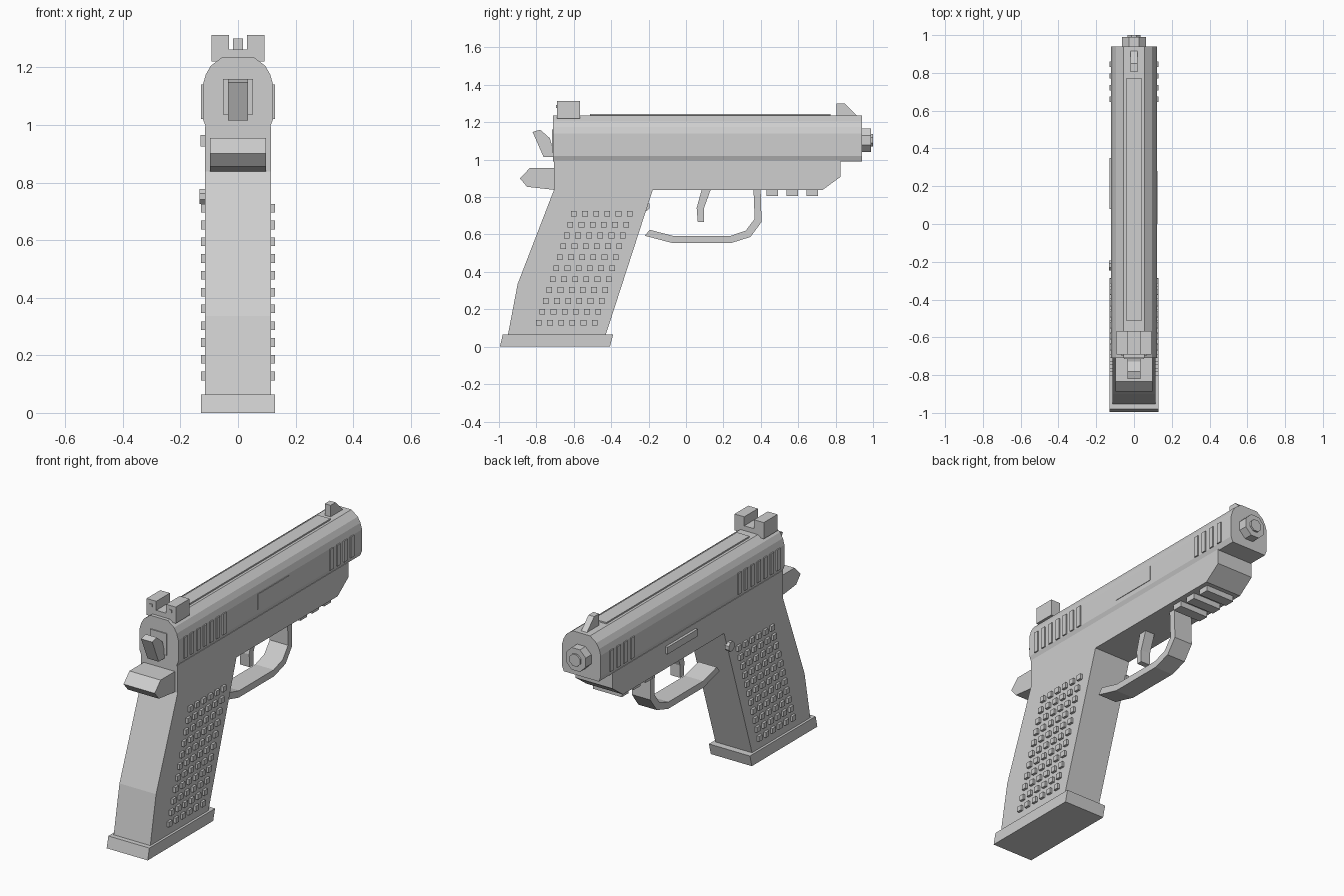
import bpy
import bmesh
from math import pi
from mathutils import Matrix, Vector

cube = bpy.data.objects.get("Cube")
if cube:
    bpy.data.objects.remove(cube)

grey = bpy.data.materials.new("plain_grey")
grey.use_nodes = True
COLOUR = (0.62, 0.62, 0.62, 1)
grey.diffuse_color = COLOUR
grey.node_tree.nodes["Principled BSDF"].inputs["Base Color"].default_value = COLOUR


def finish(name, bm):
    bmesh.ops.recalc_face_normals(bm, faces=bm.faces)
    mesh = bpy.data.meshes.new(name)
    bm.to_mesh(mesh)
    bm.free()
    mesh.materials.append(grey)
    obj = bpy.data.objects.new(name, mesh)
    bpy.context.collection.objects.link(obj)
    return obj


def prism(name, corners, sweep):
    """Extrude a flat outline along a vector."""
    bm = bmesh.new()
    face = bm.faces.new([bm.verts.new(c) for c in corners])
    new = bmesh.ops.extrude_face_region(bm, geom=[face])["geom"]
    # keep the starting cap so the solid is closed
    moved = [v for v in new if isinstance(v, bmesh.types.BMVert)]
    bmesh.ops.translate(bm, verts=moved, vec=sweep)
    if len([f for f in bm.faces if len(f.verts) == len(corners)]) < 2:
        bm.faces.new([v for v in bm.verts if v not in moved])
    return finish(name, bm)


def side_profile(name, outline, half):
    """Outline in (y, z), extruded evenly about x = 0."""
    return prism(name, [(-half, y, z) for y, z in outline], (2 * half, 0, 0))


def end_profile(name, outline, y0, y1):
    """Half outline in (x, z), mirrored and extruded along y."""
    full = outline + [(-x, z) for x, z in reversed(outline)]
    return prism(name, [(x, y0, z) for x, z in full], (0, y1 - y0, 0))


def boxes(name, spans):
    """One object from boxes given as low and high corners."""
    bm = bmesh.new()
    for low, high in spans:
        low, high = Vector(low), Vector(high)
        matrix = Matrix.Translation((low + high) / 2) @ Matrix.Diagonal((high - low).to_4d())
        matrix[3][3] = 1
        bmesh.ops.create_cube(bm, size=1, matrix=matrix)
    return finish(name, bm)


def rod(name, centre, radius, depth, axis, sides):
    bm = bmesh.new()
    turn = Matrix.Rotation(pi / 2, 4, axis) @ Matrix.Rotation(pi / sides, 4, "Z")
    bmesh.ops.create_cone(bm, cap_ends=True, segments=sides, radius1=radius, radius2=radius,
                          depth=depth, matrix=Matrix.Translation(centre) @ turn)
    return finish(name, bm)


def both_sides(spans):
    return spans + [((-b[0], a[1], a[2]), (-a[0], b[1], b[2])) for a, b in spans]


# Slide and its top rib
end_profile("slide", [(0.11, 0.99), (0.122, 1.02), (0.122, 1.14), (0.112, 1.175),
                      (0.095, 1.205), (0.055, 1.235)], -0.71, 0.94)
boxes("top_rib", [((-0.04, -0.514, 1.22), (0.04, 0.773, 1.243))])

# Raised gripping ribs, rear and front
ribs = [-0.65 + 0.058 * i for i in range(7)] + [0.66 + 0.062 * i for i in range(4)]
boxes("slide_ribs", both_sides([((0.11, y - 0.014, 1.02), (0.129, y + 0.014, 1.14)) for y in ribs]))
boxes("side_port", [((0.11, 0.0, 1.045), (0.125, 0.28, 1.13))])

# Frame with grip
side_profile("frame", [(-0.706, 0.995), (0.826, 0.995), (0.826, 0.908), (0.73, 0.838),
                       (-0.178, 0.838), (-0.429, 0.064), (-0.952, 0.064),
                       (-0.9, 0.336), (-0.706, 0.838)], 0.115)
side_profile("base_plate", [(-0.995, 0), (-0.407, 0), (-0.39, 0.064), (-0.98, 0.064)], 0.129)
side_profile("rear_tang", [(-0.7, 0.955), (-0.835, 0.955), (-0.888, 0.9), (-0.85, 0.855),
                           (-0.7, 0.838)], 0.098)

# Grip studs
studs = []
for row in range(11):
    for col in range(6):
        y = -0.6 - 0.0187 * row + 0.0598 * col
        z = 0.711 - 0.0583 * row
        studs.append(((0.11, y - 0.015, z - 0.015), (0.129, y + 0.015, z + 0.015)))
boxes("grip_studs", both_sides(studs))

# Trigger and guard
side_profile("trigger_guard", [(-0.22, 0.593), (-0.076, 0.555), (0.244, 0.555), (0.345, 0.587),
                               (0.404, 0.667), (0.399, 0.84), (0.361, 0.84), (0.367, 0.683),
                               (0.319, 0.62), (0.239, 0.593), (-0.071, 0.593),
                               (-0.194, 0.625)], 0.058)
side_profile("trigger", [(0.084, 0.84), (0.057, 0.742), (0.063, 0.667), (0.095, 0.667),
                         (0.095, 0.737), (0.132, 0.84)], 0.03)

# Accessory rail bars
boxes("rail_bars", [((-0.09, y, 0.806), (0.09, y + 0.06, 0.85)) for y in (0.431, 0.538, 0.645)])

# Sights
boxes("rear_sight", [((-0.092, -0.69, 1.22), (0.092, -0.567, 1.262))]
      + both_sides([((0.031, -0.69, 1.25), (0.092, -0.567, 1.313)),
                    ((0.053, -0.695, 1.275), (0.069, -0.68, 1.291))]))
side_profile("front_sight", [(0.805, 1.22), (0.805, 1.3), (0.85, 1.3), (0.915, 1.235),
                             (0.915, 1.22)], 0.018)

# Hammer and the plate behind it
side_profile("hammer", [(-0.82, 1.148), (-0.78, 1.16), (-0.728, 1.115), (-0.7, 1.015),
                        (-0.762, 1.015)], 0.035)
boxes("hammer_plate", [((-0.052, -0.716, 1.037), (0.052, -0.7, 1.16))])

# Muzzle
rod("muzzle_collar", (0, 0.955, 1.104), 0.068, 0.07, "X", 8)
rod("muzzle_tip", (0, 0.965, 1.104), 0.036, 0.07, "X", 8)

# Controls on the -x side
boxes("slide_lever", [((-0.13, 0.08, 0.925), (-0.11, 0.35, 0.965))])
rod("release_button", (-0.121, -0.22, 0.752), 0.028, 0.024, "Y", 8)
